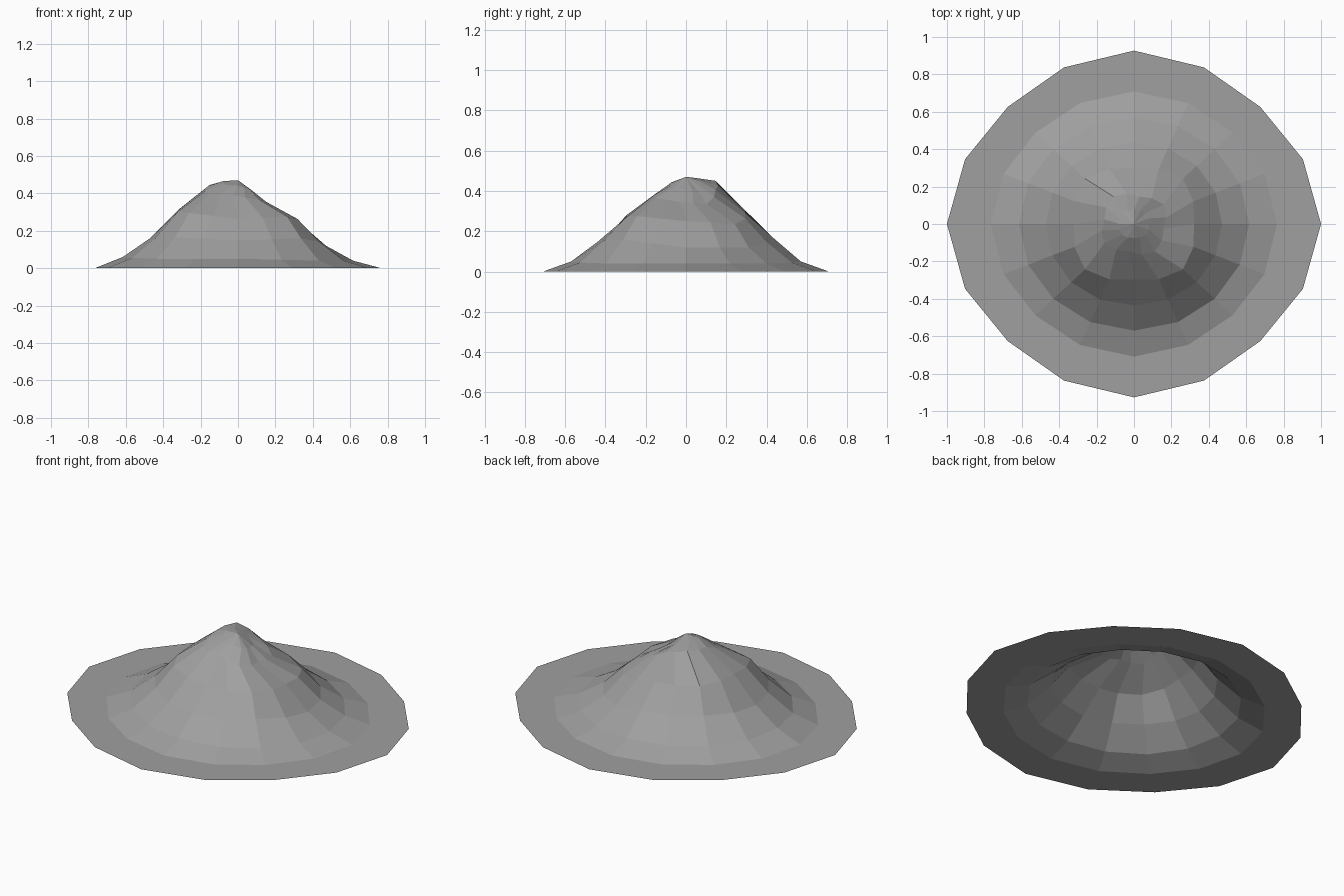
import bpy, bmesh
from math import cos, sin, pi, radians

if "Cube" in bpy.data.objects:
    bpy.data.objects.remove(bpy.data.objects["Cube"])

SIDES = 16
Y_SCALE = 0.927

# Each ring: radius on the axes, radius on the diagonals, twist in degrees,
# heights at E, NE, N, NW, W, SW, S, SE
RINGS = [
    (1.00, 0.955, 0, [0] * 8),
    (0.765, 0.745, 0, [0] * 8),
    (0.615, 0.61, 0, [.04, .04, .05, .055, .06, .05, .05, .04]),
    (0.47, 0.475, 0, [.12, .12, .165, .18, .16, .165, .15, .16]),
    (0.32, 0.37, 0, [.25, .235, .29, .315, .31, .295, .265, .275]),
    (0.16, 0.195, -10, [.345, .335, .405, .45, .44, .39, .39, .365]),
    (0.08, 0.09, 0, [.405, .40, .445, .463, .465, .445, .44, .42]),
]
PEAK = 0.47

bm = bmesh.new()


def make_ring(r_axis, r_diag, twist, heights):
    verts = []
    for i in range(SIDES):
        a = 2 * pi * i / SIDES
        r = r_axis + (r_diag - r_axis) * (1 - cos(4 * a)) / 2
        k = i // 2
        z = heights[k]
        if i % 2:
            z = (z + heights[(k + 1) % 8]) / 2
        a += radians(twist)
        verts.append(bm.verts.new((r * cos(a), r * sin(a) * Y_SCALE, z)))
    return verts


# Slopes: bands of quads from the flat rim up to the summit
rings = [make_ring(*r) for r in RINGS]
for low, high in zip(rings, rings[1:]):
    for i in range(SIDES):
        j = (i + 1) % SIDES
        bm.faces.new((low[i], low[j], high[j], high[i]))

# Summit fan
peak = bm.verts.new((0, 0, PEAK))
for i in range(SIDES):
    bm.faces.new((rings[-1][i], rings[-1][(i + 1) % SIDES], peak))

mesh = bpy.data.meshes.new("mountain")
bm.to_mesh(mesh)
bm.free()

# Dark grey rock
rock = bpy.data.materials.new("rock")
rock.diffuse_color = (0.35, 0.35, 0.35, 1)
rock.use_nodes = True
rock.node_tree.nodes["Principled BSDF"].inputs["Base Color"].default_value = rock.diffuse_color
mesh.materials.append(rock)

mountain = bpy.data.objects.new("mountain", mesh)
bpy.context.collection.objects.link(mountain)
